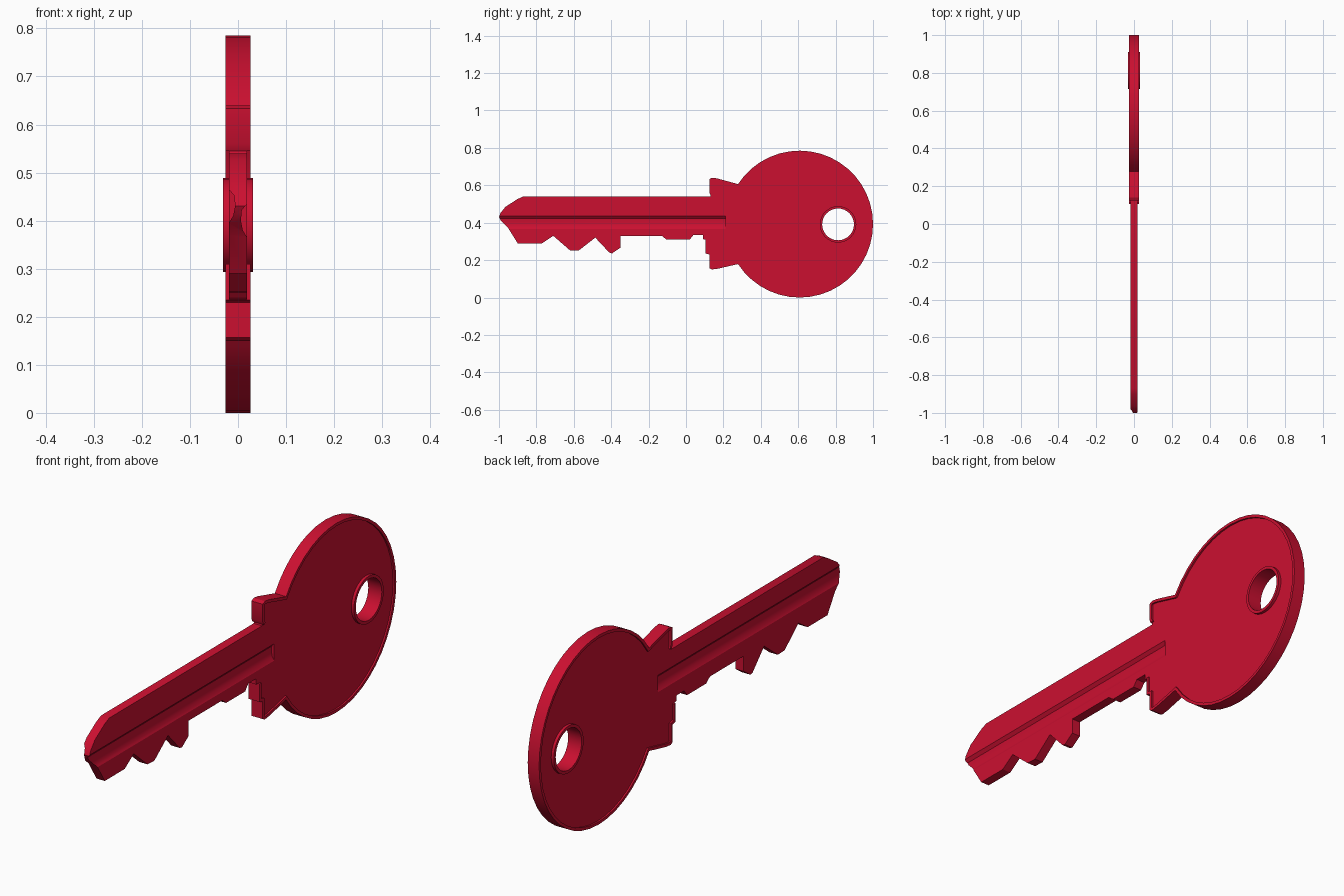
import bpy, bmesh
from math import cos, sin, pi, radians
from mathutils import Vector

if "Cube" in bpy.data.objects:
    bpy.data.objects.remove(bpy.data.objects["Cube"])

red = bpy.data.materials.new("red_metal")
red.diffuse_color = (0.6, 0.005, 0.03, 1)
red.use_nodes = True
red.node_tree.nodes["Principled BSDF"].inputs["Base Color"].default_value = red.diffuse_color


def prism(name, points, direction):
    """Extrude a closed outline of 3D points along a direction."""
    bm = bmesh.new()
    face = bm.faces.new([bm.verts.new(p) for p in points])
    moved = bmesh.ops.extrude_face_region(bm, geom=[face])["geom"]
    bmesh.ops.translate(bm, vec=direction,
                        verts=[v for v in moved if isinstance(v, bmesh.types.BMVert)])
    if face.is_valid and len(bm.faces) == len(points) + 1:
        bm.faces.new([v for v in face.verts])
    bmesh.ops.recalc_face_normals(bm, faces=bm.faces)
    mesh = bpy.data.meshes.new(name)
    bm.to_mesh(mesh)
    bm.free()
    obj = bpy.data.objects.new(name, mesh)
    bpy.context.collection.objects.link(obj)
    mesh.materials.append(red)
    return obj


def plate(name, outline, half):
    """Extrude a (y, z) outline symmetrically about x = 0."""
    return prism(name, [(-half, y, z) for y, z in outline], (2 * half, 0, 0))


def circle(cy, cz, r, n):
    return [(cy + r * cos(2 * pi * i / n), cz + r * sin(2 * pi * i / n)) for i in range(n)]


def cut(obj, cutter):
    mod = obj.modifiers.new("cut", 'BOOLEAN')
    mod.operation, mod.solver, mod.object = 'DIFFERENCE', 'EXACT', cutter
    bpy.context.view_layer.objects.active = obj
    bpy.ops.object.modifier_apply(modifier=mod.name)
    bpy.data.objects.remove(cutter)


def inset(path, d):
    """Offset an open path to its left with mitred corners."""
    pts = [Vector(p) for p in path]
    dirs = [(b - a).normalized() for a, b in zip(pts, pts[1:])]
    out = []
    for i, p in enumerate(pts):
        a, b = dirs[max(i - 1, 0)], dirs[min(i, len(dirs) - 1)]
        na, nb = Vector((-a.y, a.x)), Vector((-b.y, b.x))
        out.append(tuple(p + (na + nb) * d / (1 + na.dot(nb))))
    return out


# Outline of collar and round head, running from below the blade to above it
arc = [(0.6075 + 0.3925 * cos(radians(213 + 294 * i / 36)),
        0.3925 + 0.3925 * sin(radians(213 + 294 * i / 36))) for i in range(37)]
head = [(0.105, 0.31), (0.105, 0.235), (0.125, 0.23), (0.125, 0.157), (0.138, 0.15),
        (0.17, 0.154)] + arc + [(0.165, 0.637), (0.14, 0.64), (0.125, 0.633),
                                (0.125, 0.56), (0.132, 0.545)]

# Blade: straight back, rounded tip and cut teeth
blade = [(0.13, 0.54), (-0.87, 0.54), (-0.90, 0.527), (-0.965, 0.485), (-0.993, 0.45),
         (-1, 0.43), (-0.99, 0.41), (-0.95, 0.37), (-0.90, 0.29), (-0.77, 0.29),
         (-0.71, 0.33), (-0.62, 0.252), (-0.575, 0.25), (-0.485, 0.32), (-0.41, 0.24),
         (-0.395, 0.236), (-0.35, 0.267), (-0.35, 0.33), (-0.13, 0.33), (-0.105, 0.31),
         (0.02, 0.31), (0.04, 0.335), (0.09, 0.335), (0.09, 0.312)]
body = plate("key_body", head + blade, 0.019)

# Keyway groove on each face
groove = [(0.04, 0.435), (0.019, 0.435), (0.008, 0.422), (0.006, 0.40),
          (0.010, 0.38), (0.019, 0.365), (0.04, 0.365)]
for side, lift in ((1, 0), (-1, 0.03)):
    cut(body, prism("groove_cutter", [(side * x, -1.1, z + lift) for x, z in groove],
                    (0, 1.31, 0)))

# Hole for the key ring, with a raised eyelet
HOLE = (0.813, 0.391)
cut(body, plate("hole_cutter", circle(*HOLE, 0.09, 32), 0.1))
eyelet = plate("hole_eyelet", circle(*HOLE, 0.0975, 32), 0.031)
cut(eyelet, plate("eyelet_cutter", circle(*HOLE, 0.085, 32), 0.1))

# Raised rim around the head and collar
rim = plate("head_rim", head + inset(head, 0.012)[::-1], 0.026)

for obj in (body, eyelet, rim):
    bpy.ops.object.select_all(action='DESELECT')
    obj.select_set(True)
    bpy.context.view_layer.objects.active = obj
    bpy.ops.object.shade_smooth_by_angle(angle=radians(30))
